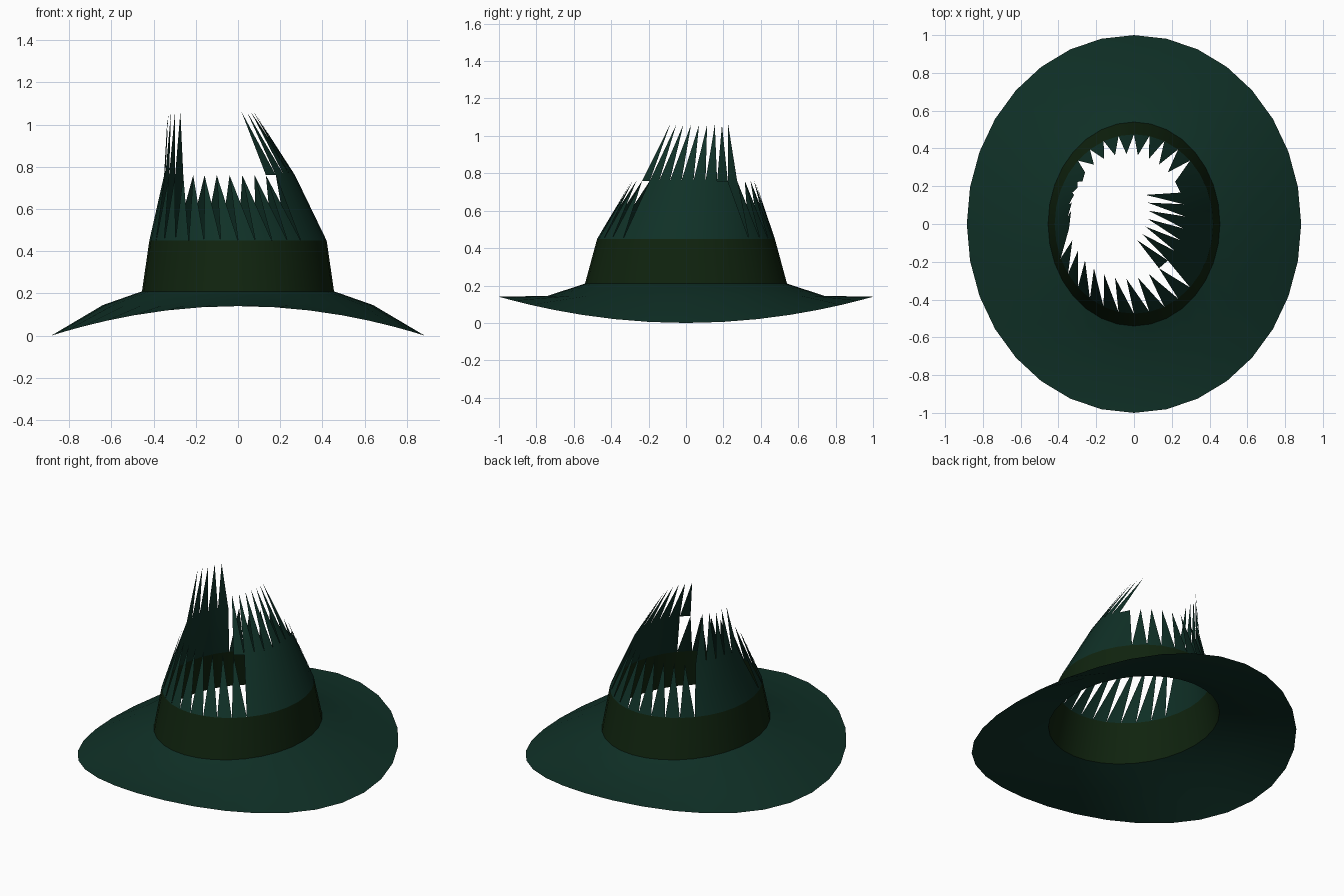
import bpy, math

if "Cube" in bpy.data.objects:
    bpy.data.objects.remove(bpy.data.objects["Cube"])

N = 32  # segments around the hat


def material(name, rgb):
    m = bpy.data.materials.new(name)
    m.diffuse_color = (*rgb, 1)
    m.use_nodes = True
    m.node_tree.nodes["Principled BSDF"].inputs["Base Color"].default_value = m.diffuse_color
    return m


GREEN = material("dark green felt", (0.0050, 0.0300, 0.0200))
OLIVE = material("olive band", (0.0050, 0.0170, 0.0045))


def ring(cx, cy, rx, ry, z, droop=0.0):
    """Ellipse of N points; droop lowers the sides at +x and -x."""
    pts = []
    for k in range(N):
        a = 2 * math.pi * k / N
        pts.append((cx + rx * math.cos(a), cy + ry * math.sin(a),
                    z - droop * math.cos(a) ** 2))
    return pts


def part(name, rings, faces, mat):
    mesh = bpy.data.meshes.new(name)
    mesh.from_pydata([p for r in rings for p in r], [], faces)
    mesh.materials.append(mat)
    obj = bpy.data.objects.new(name, mesh)
    bpy.context.collection.objects.link(obj)
    bpy.context.view_layer.objects.active = obj
    obj.select_set(True)
    bpy.ops.object.shade_smooth_by_angle(angle=math.radians(30))
    obj.select_set(False)


def band(row, k):
    """Quad k between ring row and the ring above it."""
    a, b = row * N + k % N, row * N + (k + 1) % N
    return (a, b, b + N, a + N)


def tooth(row, k, lean):
    """Pointed triangle on segment k; lean 0 or 1 picks the tip's end."""
    a, b = row * N + k % N, row * N + (k + 1) % N
    return (a, b, (b if lean else a) + N)


brim_edge = ring(0, 0, 0.885, 1.0, 0.14, 0.14)
brim_mid = ring(0, 0, 0.64, 0.74, 0.145)
band_low = ring(0, 0, 0.455, 0.54, 0.21)
band_top = ring(0, 0, 0.42, 0.475, 0.45)
crown_mid = ring(-0.04, 0.04, 0.31, 0.33, 0.76)
crown_top = ring(-0.128, 0.07, 0.205, 0.22, 1.06)

# Drooping brim
part("brim", [brim_edge, brim_mid, band_low],
     [band(r, k) for r in (0, 1) for k in range(N)], GREEN)

# Hat band
part("hat_band", [band_low, band_top], [band(0, k) for k in range(N)], OLIVE)

# Torn crown: solid on both sides, teeth at front and back
right_solid = {k % N for k in range(-4, 3)}
left_solid = set(range(12, 17))
crown = []
for k in range(N):
    solid = k in right_solid | left_solid
    crown.append(band(0, k) if solid else tooth(0, k, 0))

# Tall upper teeth, leaning backwards
crown += [tooth(1, k, 1) for k in range(-5, 2)]
crown += [tooth(1, k, 0) for k in range(12, 17)]
part("torn_crown", [band_top, crown_mid, crown_top], crown, GREEN)
